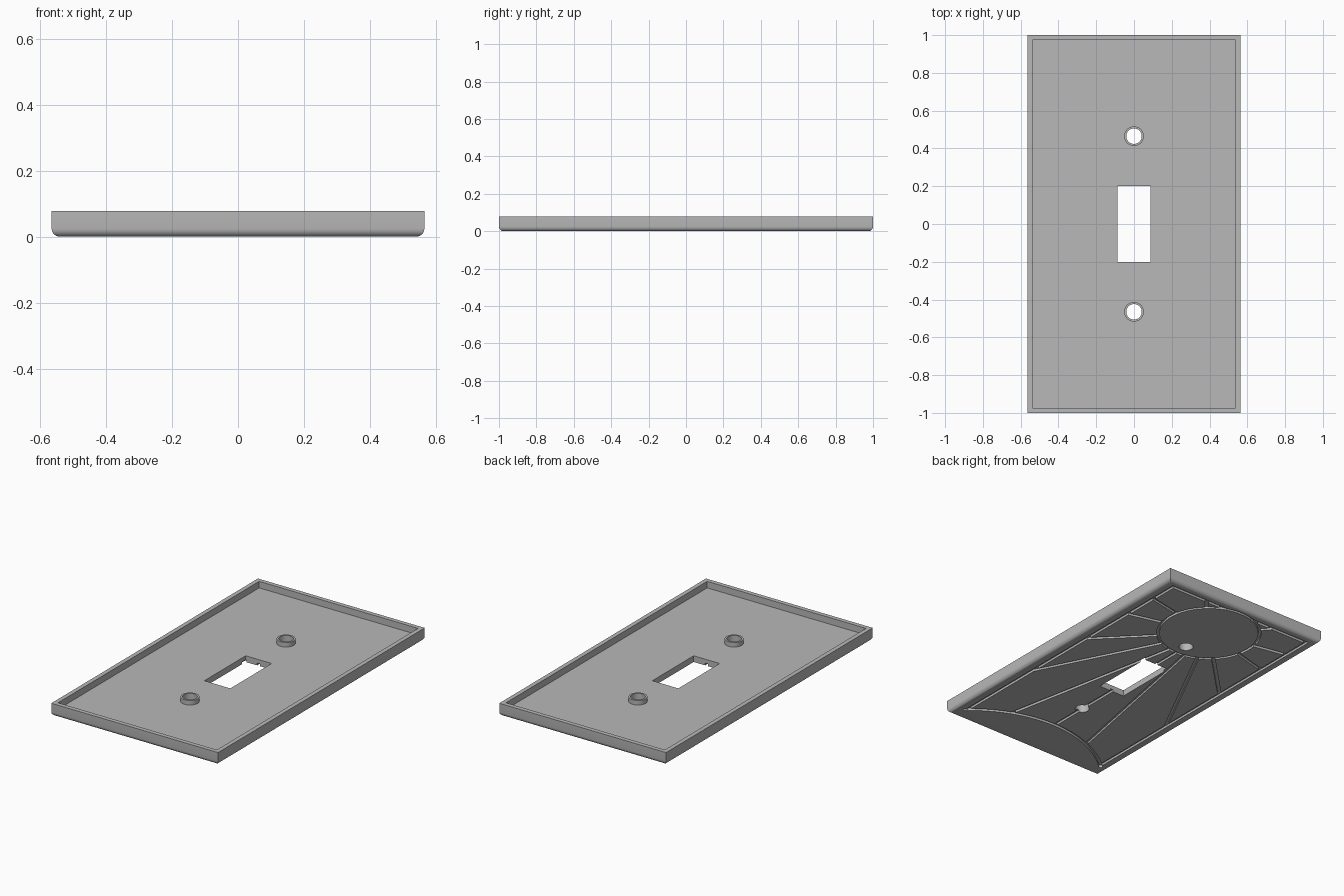
import bpy, bmesh, math

if "Cube" in bpy.data.objects:
    bpy.data.objects.remove(bpy.data.objects["Cube"])

HX, HY, H = 0.565, 1.0, 0.078      # half width, half length, height
WALL, FLOOR = 0.027, 0.038         # rim thickness, face thickness
SUN_Y, SUN_R = 0.67, 0.285         # sun disc on the face
HILL_Y, HILL_R = -1.47, 0.75       # hill arc on the face
BX, BY, GW = 0.5, 0.945, 0.02      # border groove position, groove width

grey = bpy.data.materials.new("plate_grey")
grey.diffuse_color = (0.48, 0.48, 0.48, 1)
grey.use_nodes = True
grey.node_tree.nodes["Principled BSDF"].inputs["Base Color"].default_value = grey.diffuse_color


def prism(name, pts, z0, z1):
    """Vertical prism from a 2D outline."""
    bm = bmesh.new()
    face = bm.faces.new([bm.verts.new((x, y, z0)) for x, y in pts])
    ext = bmesh.ops.extrude_face_region(bm, geom=[face])
    verts = [g for g in ext["geom"] if isinstance(g, bmesh.types.BMVert)]
    bmesh.ops.translate(bm, verts=verts, vec=(0, 0, z1 - z0))
    bmesh.ops.recalc_face_normals(bm, faces=bm.faces)
    me = bpy.data.meshes.new(name)
    bm.to_mesh(me)
    bm.free()
    ob = bpy.data.objects.new(name, me)
    bpy.context.collection.objects.link(ob)
    return ob


def rect(x, y, hx, hy):
    return [(x - hx, y - hy), (x + hx, y - hy), (x + hx, y + hy), (x - hx, y + hy)]


def arc(cy, r, a0, a1, n):
    return [(r * math.cos(a0 + (a1 - a0) * i / n), cy + r * math.sin(a0 + (a1 - a0) * i / n))
            for i in range(n + 1)]


def circle(y, r, n=40):
    return arc(y, r, 0, 2 * math.pi, n)[:-1]


def band(cy, r0, r1, a0, a1, n):
    return arc(cy, r0, a0, a1, n) + arc(cy, r1, a1, a0, n)


def stroke(x0, y0, x1, y1, w=GW):
    d = math.hypot(x1 - x0, y1 - y0)
    px, py = -(y1 - y0) / d * w / 2, (x1 - x0) / d * w / 2
    return [(x0 + px, y0 + py), (x1 + px, y1 + py), (x1 - px, y1 - py), (x0 - px, y0 - py)]


def boolean(target, tool, op="DIFFERENCE"):
    mod = target.modifiers.new("cut", "BOOLEAN")
    mod.operation, mod.object, mod.solver = op, tool, "EXACT"
    bpy.context.view_layer.objects.active = target
    bpy.ops.object.modifier_apply(modifier=mod.name)
    bpy.data.objects.remove(tool, do_unlink=True)


# plate body with rounded lower rim
plate = prism("wall_plate", rect(0, 0, HX, HY), 0, H)
bm = bmesh.new()
bm.from_mesh(plate.data)
low = [e for e in bm.edges if all(v.co.z < 0.001 for v in e.verts)]
bmesh.ops.bevel(bm, geom=low, offset=0.025, segments=6, profile=0.5, affect="EDGES")
bm.to_mesh(plate.data)
bm.free()

# hollow back
boolean(plate, prism("pocket", rect(0, 0, HX - WALL, HY - WALL), FLOOR, H + 0.1))

# screw bosses
for y in (0.465, -0.465):
    boolean(plate, prism("boss", circle(y, 0.052), FLOOR - 0.01, 0.066), "UNION")

# sun outline and hill outline grooves
for a in (0, math.pi):
    boolean(plate, prism("sun_groove", band(SUN_Y, SUN_R, SUN_R + 0.016, a - 0.01, a + math.pi + 0.01, 40),
                         -0.05, 0.0145))
half = math.asin(0.51 / HILL_R)
boolean(plate, prism("hill_groove", band(HILL_Y, HILL_R, HILL_R + GW, math.pi / 2 - half,
                                         math.pi / 2 + half, 40), -0.05, 0.0150))

# border grooves along the long sides and the sun end
for s in (-1, 1):
    boolean(plate, prism("side_groove", stroke(s * BX, -0.91, s * BX, BY + GW / 2), -0.05, 0.0140))
    boolean(plate, prism("end_groove", stroke(s * 0.09, BY, s * BX, BY), -0.05, 0.0142))


def ray_end(dx, dy):
    """March outwards from the sun to the border or the hill."""
    t = SUN_R
    while True:
        x, y = dx * t, SUN_Y + dy * t
        if abs(x) > BX or y > BY or math.hypot(x, y - HILL_Y) < HILL_R + GW / 2:
            return x, y
        t += 0.002


# ray grooves, mirrored about the centre line
angles = [-90] + [a for r in (-79, -63, -45, -14.5, 11, 48) for a in (r, 180 - r)]
for deg in angles:
    dx, dy = math.cos(math.radians(deg)), math.sin(math.radians(deg))
    if deg == -90:
        dx = 0.0
    x1, y1 = ray_end(dx, dy)
    r0 = SUN_R + 0.008
    boolean(plate, prism("ray_groove", stroke(dx * r0, SUN_Y + dy * r0, x1, y1), -0.05, 0.0137))

# switch opening and screw holes
boolean(plate, prism("switch_opening", rect(0, 0, 0.088, 0.2), -0.1, 0.2))
for y in (0.465, -0.465):
    boolean(plate, prism("screw_hole", circle(y, 0.041), -0.1, 0.2))

# finish: one colour, smooth rounding with sharp edges
plate.data.materials.clear()
plate.data.materials.append(grey)
for p in plate.data.polygons:
    p.material_index = 0
bpy.ops.object.select_all(action="DESELECT")
plate.select_set(True)
bpy.context.view_layer.objects.active = plate
bpy.ops.object.shade_smooth_by_angle(angle=math.radians(30))
